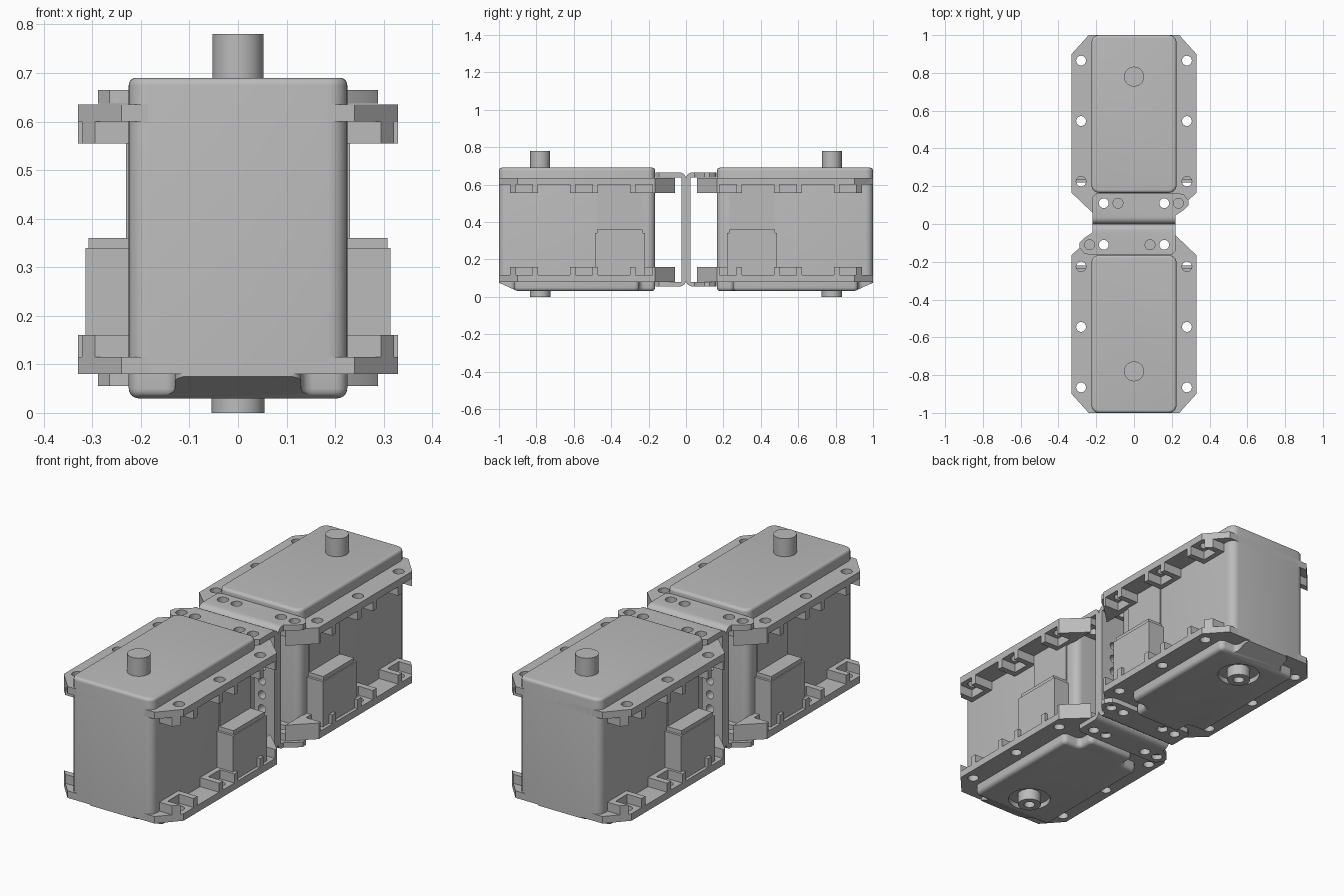
import bpy, bmesh, math
from mathutils import Vector

old = bpy.data.objects.get("Cube")
if old:
    bpy.data.objects.remove(old, do_unlink=True)

grey = bpy.data.materials.new("matte grey")
grey.use_nodes = True
colour = (0.5, 0.5, 0.5, 1)
grey.diffuse_color = colour
grey.node_tree.nodes["Principled BSDF"].inputs["Base Color"].default_value = colour
parts = []


def finish(name, bm, keep=True):
    bmesh.ops.recalc_face_normals(bm, faces=bm.faces[:])
    mesh = bpy.data.meshes.new(name)
    bm.to_mesh(mesh)
    bm.free()
    mesh.materials.append(grey)
    obj = bpy.data.objects.new(name, mesh)
    bpy.context.collection.objects.link(obj)
    obj.hide_render = not keep
    if keep:
        parts.append(obj)
    return obj


def prism(name, outline, z0, z1, corner=0, top=0, bottom=0, keep=True):
    """Extruded outline with optional rounded corners and rims."""
    bm = bmesh.new()
    base = bm.faces.new([bm.verts.new((x, y, z0)) for x, y in outline])
    ext = bmesh.ops.extrude_face_region(bm, geom=[base])
    for v in ext["geom"]:
        if isinstance(v, bmesh.types.BMVert):
            v.co.z = z1
    bmesh.ops.recalc_face_normals(bm, faces=bm.faces[:])

    def round_edges(edges, radius):
        bmesh.ops.bevel(bm, geom=edges, offset=radius, segments=5,
                        profile=0.5, affect="EDGES", clamp_overlap=True)

    if corner:
        round_edges([e for e in bm.edges
                     if abs(e.verts[0].co.z - e.verts[1].co.z) > 0.01], corner)
    for radius, z in ((top, z1), (bottom, z0)):
        if radius:
            round_edges([e for e in bm.edges
                         if all(abs(v.co.z - z) < 1e-5 for v in e.verts)], radius)
    return finish(name, bm, keep)


def rect(x0, x1, y0, y1):
    return [(x0, y0), (x1, y0), (x1, y1), (x0, y1)]


def box(name, xs, ys, zs, keep=True):
    return prism(name, rect(*sorted(xs), *ys), *zs, keep=keep)


def cylinder(name, centre, radius, length, axis="Z", keep=True):
    bm = bmesh.new()
    bmesh.ops.create_cone(bm, cap_ends=True, segments=32, radius1=radius,
                          radius2=radius, depth=length)
    turn = Vector((0, 0, 1)).rotation_difference(
        Vector((0, 1, 0) if axis == "Y" else (0, 0, 1)))
    for v in bm.verts:
        v.co = turn @ v.co + Vector(centre)
    return finish(name, bm, keep)


def cut(obj, cutters):
    """Subtract the cutters, bake the result and remove them."""
    for c in cutters:
        mod = obj.modifiers.new("cut", "BOOLEAN")
        mod.operation = "DIFFERENCE"
        mod.solver = "EXACT"
        mod.object = c
    graph = bpy.context.evaluated_depsgraph_get()
    mesh = bpy.data.meshes.new_from_object(obj.evaluated_get(graph))
    obj.modifiers.clear()
    obj.data = mesh
    for c in cutters:
        bpy.data.objects.remove(c, do_unlink=True)


# Case with rounded lid
prism("motor_case", rect(-0.225, 0.225, -1, -0.165), 0.08, 0.69,
      corner=0.04, top=0.015)

# Bottom cover: notched corners, sloped front, round recess
side = [(0.13, -1), (0.13, -0.92), (0.225, -0.92),
        (0.225, -0.25), (0.13, -0.25), (0.13, -0.165)]
cover = prism("bottom_cover", side + [(-x, y) for x, y in reversed(side)],
              0.03, 0.085, corner=0.025, bottom=0.02)
bm = bmesh.new()
slope = [(-1.1, 0.0), (-0.9, 0.0), (-0.9, 0.03), (-1, 0.075), (-1.1, 0.075)]
f = bm.faces.new([bm.verts.new((-0.3, y, z)) for y, z in slope])
ext = bmesh.ops.extrude_face_region(bm, geom=[f])
bmesh.ops.translate(bm, vec=(0.6, 0, 0),
                    verts=[v for v in ext["geom"] if isinstance(v, bmesh.types.BMVert)])
wedge = finish("slope_cutter", bm, keep=False)
cut(cover, [wedge, cylinder("recess_cutter", (0, -0.78, 0.03), 0.1, 0.05, keep=False)])

# Output shaft above, hollow bearing boss below
cylinder("output_shaft", (0, -0.78, 0.72), 0.053, 0.12)
boss = cylinder("bearing_boss", (0, -0.78, 0.045), 0.055, 0.09)
cut(boss, [cylinder("bore_cutter", (0, -0.78, 0), 0.026, 0.09, keep=False)])

# Mounting flanges with nut pockets
hole_rows = (-0.865, -0.545, -0.225)
edge = [(0.24, -1), (0.33, -0.9), (0.33, -0.165), (0.22, -0.06)]
outline = edge + [(-x, y) for x, y in reversed(edge)]
for label, (z0, z1), relief in (("upper", (0.555, 0.635), (0.5, 0.6)),
                                ("lower", (0.08, 0.16), (0.115, 0.2))):
    flange = prism(label + "_flange", outline, z0, z1)
    cutters = [box("centre_cutter", (-0.22, 0.22), (-1.1, 0), relief, False)]
    for s in (-1, 1):
        for gap in ((-1.1, -0.94), (-0.79, -0.62), (-0.47, -0.3)):
            cutters.append(box("gap_cutter", (s * 0.215, s * 0.4), gap, relief, False))
        for y in hole_rows:
            cutters.append(box("pocket_cutter", (s * 0.25, s * 0.4),
                               (y - 0.045, y + 0.045), relief, False))
            cutters.append(cylinder("hole_cutter", (s * 0.28, y, z0), 0.026, 0.4,
                                    keep=False))
        cutters.append(cylinder("hole_cutter", (s * 0.16, -0.11, z0), 0.026, 0.4,
                                keep=False))
    cut(flange, cutters)

# Cable sockets and cover plates on both sides
for label, s in (("left", 1), ("right", -1)):
    box(label + "_socket", (s * 0.2, s * 0.314), (-0.487, -0.22), (0.115, 0.34))
    box(label + "_socket_top", (s * 0.2, s * 0.308), (-0.475, -0.232), (0.33, 0.36))
    box(label + "_side_plate", (s * 0.2, s * 0.231), (-0.47, -0.232), (0.35, 0.605))

# Folded joining bracket with a one-sided ear and screw holes
ear = [(-0.22, 0), (-0.22, -0.045), (-0.265, -0.075), (-0.288, -0.1),
       (-0.288, -0.125), (-0.265, -0.155), (-0.24, -0.162),
       (0.2, -0.162), (0.22, -0.145), (0.22, 0)]
bracket = prism("joining_bracket", ear, 0.055, 0.665)
bm = bmesh.new()
bm.from_mesh(bracket.data)
bends = [e for e in bm.edges if all(abs(v.co.y) < 1e-5 for v in e.verts)
         and abs(e.verts[0].co.x - e.verts[1].co.x) > 0.1]
bmesh.ops.bevel(bm, geom=bends, offset=0.035, segments=5, profile=0.5, affect="EDGES")
bm.to_mesh(bracket.data)
bm.free()
inner = box("inner_cutter", (-0.5, 0.5), (-0.5, -0.025), (0.08, 0.637), False)
holes = [cylinder("hole_cutter", (x, -0.11, 0.36), 0.026, 1, keep=False)
         for x in (-0.235, -0.16, 0.085, 0.16)]
holes += [cylinder("hole_cutter", (x, 0, 0.255 + 0.07 * i), 0.02, 0.2, "Y", False)
          for x in (-0.15, 0.15) for i in range(4)]
cut(bracket, [inner] + holes)

# Smooth the rounded areas, then turn a second unit back to back
bpy.ops.object.select_all(action="DESELECT")
for obj in parts:
    obj.select_set(True)
bpy.context.view_layer.objects.active = parts[0]
bpy.ops.object.shade_smooth_by_angle(angle=math.radians(30))
for obj in parts:
    name = obj.name
    twin = obj.copy()
    twin.data = obj.data.copy()
    twin.rotation_euler.z = math.pi
    bpy.context.collection.objects.link(twin)
    obj.name, twin.name = "front_" + name, "rear_" + name
